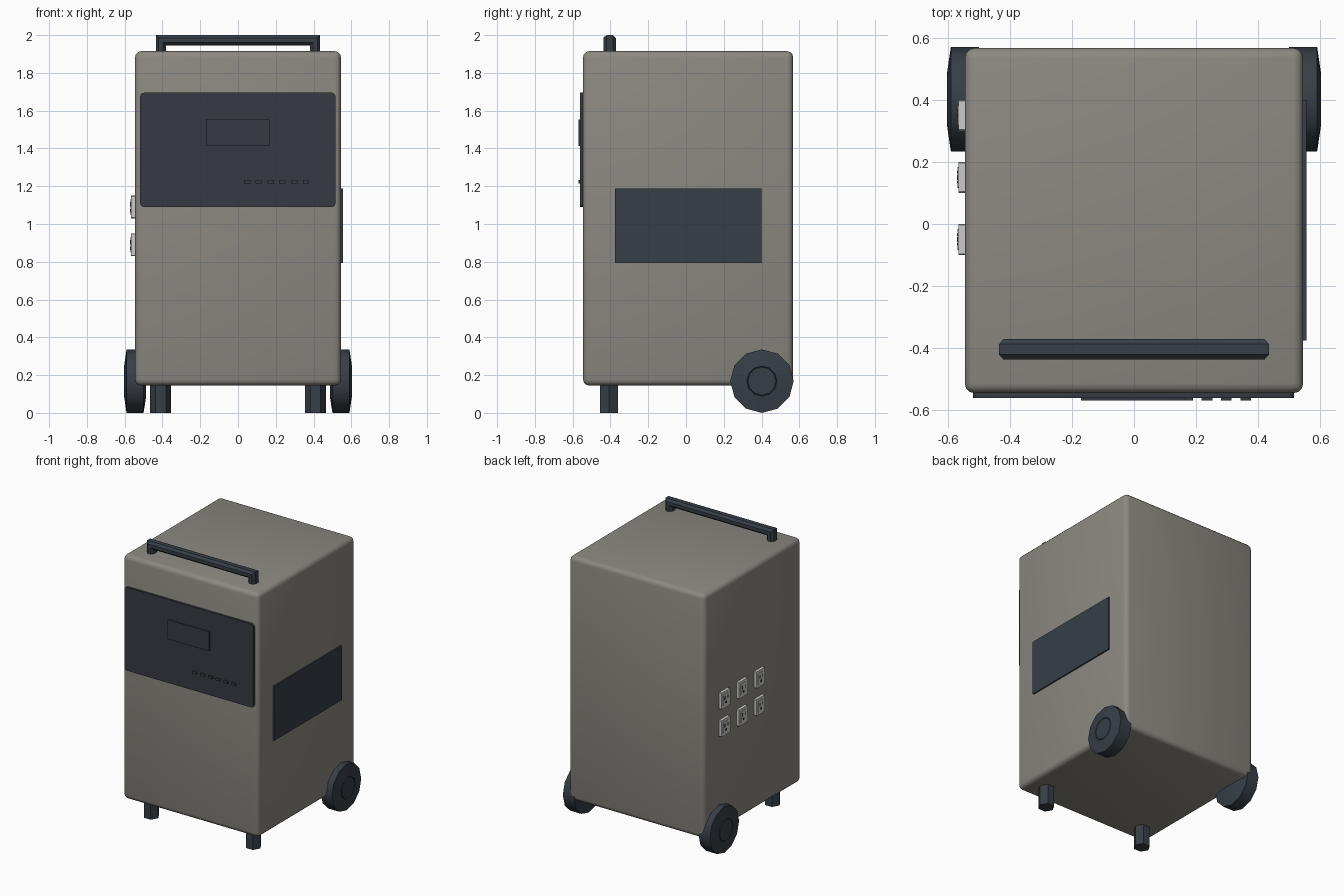
import bpy, bmesh, math
from mathutils import Vector

if "Cube" in bpy.data.objects:
    bpy.data.objects.remove(bpy.data.objects["Cube"])


def material(name, rgb):
    m = bpy.data.materials.new(name)
    m.diffuse_color = (*rgb, 1)
    m.use_nodes = True
    m.node_tree.nodes["Principled BSDF"].inputs["Base Color"].default_value = m.diffuse_color
    return m


GREY = material("warm_grey_case", (0.26, 0.25, 0.22))
PANEL = material("dark_panel", (0.037, 0.042, 0.055))
RUBBER = material("dark_blue_grey", (0.037, 0.049, 0.062))
WHITE = material("light_outlet", (0.6, 0.6, 0.6))
BLACK = material("black_slot", (0.01, 0.01, 0.011))


def finish(bm, name, mat, smooth=None):
    bmesh.ops.recalc_face_normals(bm, faces=bm.faces[:])
    me = bpy.data.meshes.new(name)
    bm.to_mesh(me)
    bm.free()
    me.materials.append(mat)
    ob = bpy.data.objects.new(name, me)
    bpy.context.collection.objects.link(ob)
    if smooth:
        bpy.ops.object.select_all(action='DESELECT')
        ob.select_set(True)
        bpy.context.view_layer.objects.active = ob
        bpy.ops.object.shade_smooth_by_angle(angle=math.radians(smooth))
    return ob


def box(name, lo, hi, mat, bevel=0, axis=None, segs=3, smooth=None):
    """Box between two corners; bevel all edges or only those along one axis."""
    lo, hi = Vector(lo), Vector(hi)
    bm = bmesh.new()
    bmesh.ops.create_cube(bm, size=1)
    for v in bm.verts:
        v.co = Vector(a * b for a, b in zip(v.co, hi - lo)) + (lo + hi) / 2
    if bevel:
        edges = [e for e in bm.edges if axis is None
                 or abs((e.verts[0].co - e.verts[1].co).normalized()[axis]) > 0.9]
        bmesh.ops.bevel(bm, geom=edges, offset=bevel, segments=segs,
                        profile=0.5, affect='EDGES')
    return finish(bm, name, mat, smooth)


def skin(name, rings, mat, smooth=None):
    """Join successive rings of points with quads and cap both ends."""
    bm = bmesh.new()
    vr = [[bm.verts.new(p) for p in r] for r in rings]
    n = len(vr[0])
    for a, b in zip(vr, vr[1:]):
        for i in range(n):
            j = (i + 1) % n
            bm.faces.new((a[i], a[j], b[j], b[i]))
    bm.faces.new(vr[0])
    bm.faces.new(vr[-1])
    return finish(bm, name, mat, smooth)


# Main case
box("case", (-0.545, -0.545, 0.145), (0.545, 0.567, 1.915), GREY, 0.032, smooth=40)

# Front control panel with screen and buttons
box("control_panel", (-0.518, -0.56, 1.09), (0.516, -0.53, 1.695), PANEL, 0.02, 1, smooth=40)
box("screen", (-0.17, -0.568, 1.412), (0.166, -0.555, 1.552), PANEL)
for i in range(6):
    x = 0.048 + 0.0624 * i
    box(f"button_{i + 1}", (x - 0.017, -0.568, 1.215), (x + 0.017, -0.555, 1.233), PANEL)

# Right side cover
box("side_cover", (0.53, -0.375, 0.793), (0.555, 0.4, 1.188), RUBBER)

# Handle: chamfered section swept with mitred corners
section = [(-0.027, -0.017), (-0.012, -0.033), (0.012, -0.033), (0.027, -0.017),
           (0.027, 0.017), (0.012, 0.033), (-0.012, 0.033), (-0.027, 0.017)]
HX, HY, HZ = 0.408, -0.404, 1.973
rings = [[(-HX - u, HY + w, 1.90) for u, w in section],
         [(-HX - u, HY + w, HZ + u) for u, w in section],
         [(HX + u, HY + w, HZ + u) for u, w in section],
         [(HX + u, HY + w, 1.90) for u, w in section]]
skin("handle", rings, RUBBER)

# Wheels: 12-sided turned profile of (radius, distance from centre line)
profile = [(0.08, 0.486), (0.168, 0.50), (0.168, 0.59), (0.08, 0.603),
           (0.077, 0.598), (0.074, 0.603)]
for side, label in ((-1, "left"), (1, "right")):
    rings = [[(side * x, 0.402 + r * math.cos(math.tau * i / 12),
               0.168 + r * math.sin(math.tau * i / 12)) for i in range(12)]
             for r, x in profile]
    skin(f"{label}_wheel", rings, RUBBER, smooth=35)
    # Hexagonal front foot
    rings = [[(side * 0.41 + 0.055 * math.cos(math.tau * i / 6),
               -0.408 + 0.055 * math.sin(math.tau * i / 6), z) for i in range(6)]
             for z in (0, 0.16)]
    skin(f"{label}_front_foot", rings, RUBBER)

# Left side power outlets: plate, raised face, two slots and a ground hole
for row, z in enumerate((0.89, 1.09)):
    for col, y in enumerate((-0.05, 0.15, 0.35)):
        tag = f"outlet_{row + 1}_{col + 1}"
        box(tag + "_plate", (-0.566, y - 0.05, z - 0.06), (-0.54, y + 0.05, z + 0.06),
            WHITE, 0.004, 0, 1)
        box(tag + "_face", (-0.569, y - 0.034, z - 0.042), (-0.565, y + 0.034, z + 0.042),
            WHITE, 0.012, 0, 2)
        for s in (-1, 1):
            box(tag + ("_slot_a" if s < 0 else "_slot_b"),
                (-0.5705, y + s * 0.016 - 0.004, z + 0.002),
                (-0.568, y + s * 0.016 + 0.004, z + 0.026), BLACK)
        box(tag + "_ground", (-0.5705, y - 0.008, z - 0.028), (-0.568, y + 0.008, z - 0.01),
            BLACK, 0.006, 0, 2)
